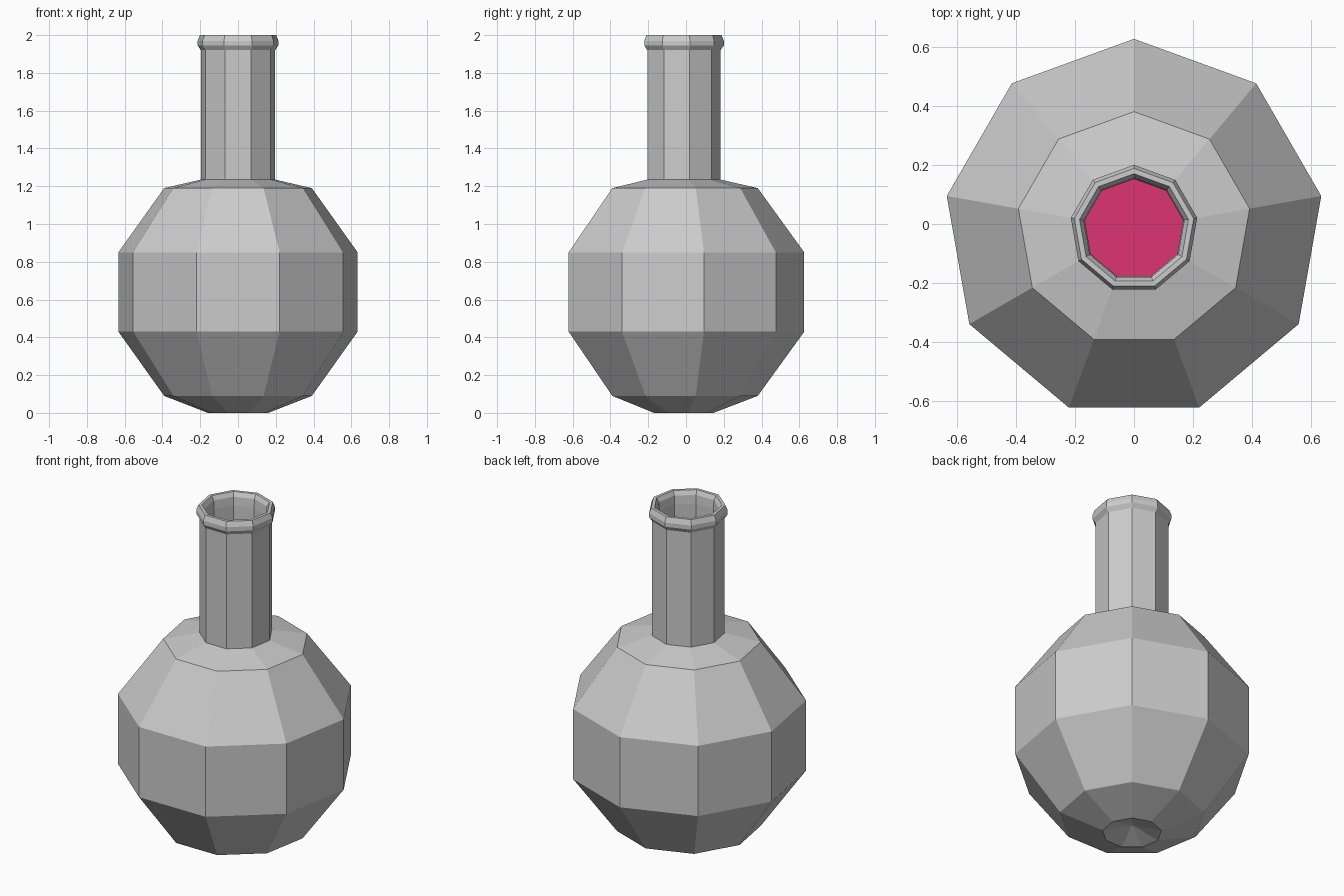
import bpy, bmesh
from math import sin, cos, pi

if "Cube" in bpy.data.objects:
    bpy.data.objects.remove(bpy.data.objects["Cube"])

SIDES = 9
CY = -0.017  # nine-sided ring centre, so the bounds are centred on y = 0


def lathe(name, profile, colour=None):
    """Revolve a (radius, z) profile with flat faces; radius 0 makes a pole."""
    bm = bmesh.new()
    rings = []
    for r, z in profile:
        n = SIDES if r > 0 else 1
        rings.append([bm.verts.new((r * cos(pi / 2 + 2 * pi * i / SIDES),
                                    CY + r * sin(pi / 2 + 2 * pi * i / SIDES), z))
                      for i in range(n)])
    for a, b in zip(rings, rings[1:]):
        for i in range(SIDES):
            j = (i + 1) % SIDES
            quad = [a[i % len(a)], a[j % len(a)], b[j % len(b)], b[i % len(b)]]
            bm.faces.new(list(dict.fromkeys(quad)))
    bmesh.ops.recalc_face_normals(bm, faces=bm.faces)
    me = bpy.data.meshes.new(name)
    bm.to_mesh(me)
    bm.free()
    ob = bpy.data.objects.new(name, me)
    bpy.context.collection.objects.link(ob)
    if colour:
        mat = bpy.data.materials.new(name)
        mat.diffuse_color = colour
        mat.use_nodes = True
        mat.node_tree.nodes["Principled BSDF"].inputs["Base Color"].default_value = mat.diffuse_color
        me.materials.append(mat)
    return ob


# Glass flask: dented base, round body, neck, beaded rim, then the inner wall
lathe("flask", [
    (0, 0.05), (0.162, 0), (0.397, 0.09), (0.643, 0.43), (0.643, 0.85),
    (0.397, 1.19), (0.2, 1.235), (0.2, 1.92),
    (0.217, 1.945), (0.217, 1.97), (0.205, 2.0), (0.187, 2.0),
    (0.173, 1.975), (0.169, 1.925),
    (0.169, 1.21), (0.38, 1.16), (0.613, 0.84), (0.613, 0.44),
    (0.38, 0.12), (0.16, 0.035), (0, 0.08)])

# Liquid filling the lower part of the body
lathe("liquid", [
    (0, 0.09), (0.16, 0.045), (0.375, 0.13), (0.605, 0.445),
    (0.605, 0.75), (0, 0.75)], (0.72, 0.033, 0.17, 1))
